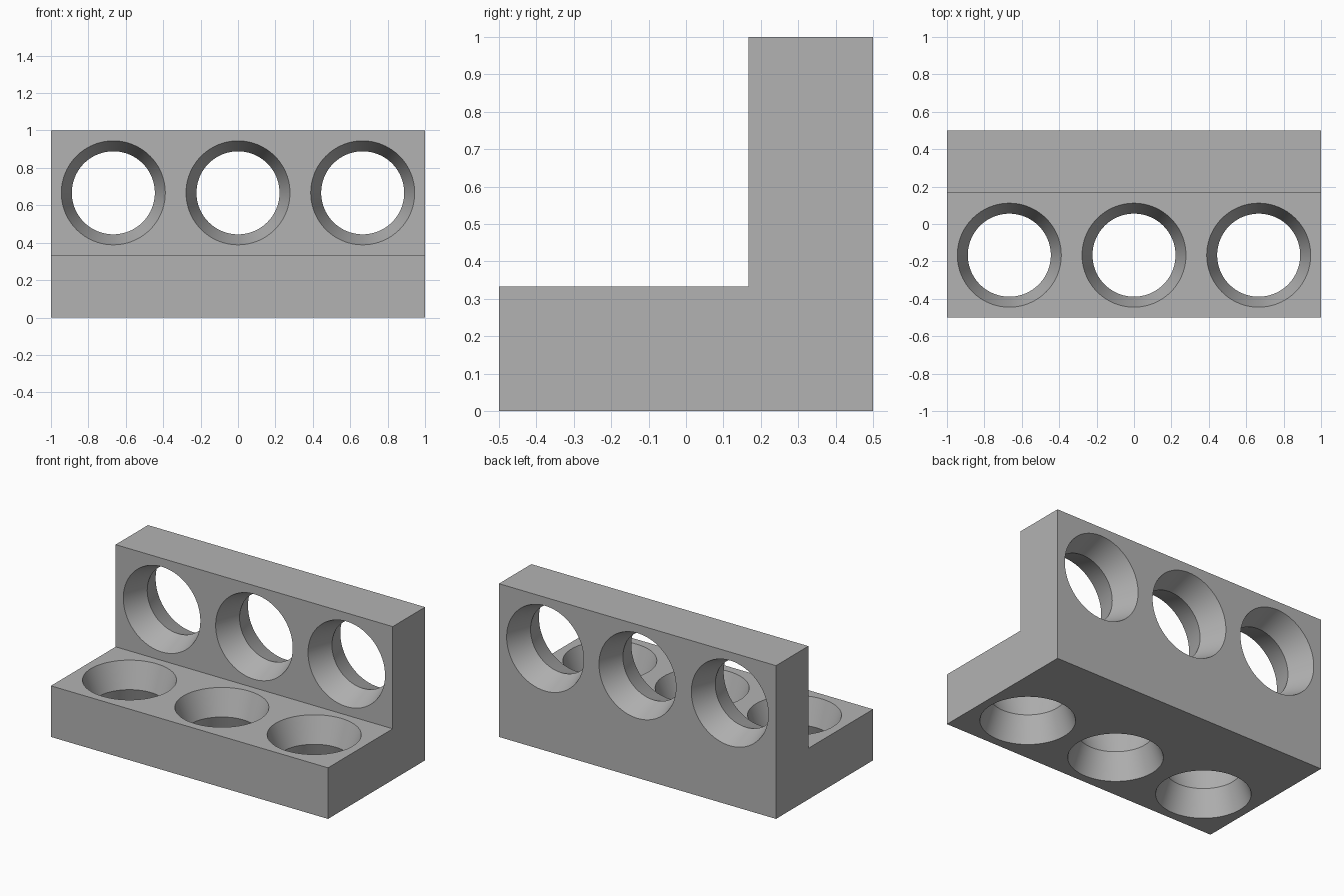
import bpy, bmesh, math
from mathutils import Matrix

cube = bpy.data.objects.get("Cube")
if cube:
    bpy.data.objects.remove(cube, do_unlink=True)

T = 1 / 3            # plate thickness
RIM, WAIST = 0.278, 0.222
SEGMENTS = 96

grey = bpy.data.materials.new("plain grey")
grey.use_nodes = True
colour = (0.45, 0.45, 0.45, 1)
grey.diffuse_color = colour
grey.node_tree.nodes["Principled BSDF"].inputs["Base Color"].default_value = colour


def make_object(name, bm):
    bmesh.ops.recalc_face_normals(bm, faces=bm.faces)
    mesh = bpy.data.meshes.new(name)
    bm.to_mesh(mesh)
    bm.free()
    mesh.materials.append(grey)
    obj = bpy.data.objects.new(name, mesh)
    bpy.context.collection.objects.link(obj)
    return obj


# L-shaped section swept along x
bm = bmesh.new()
section = [(-0.5, 0), (0.5, 0), (0.5, 1), (0.5 - T, 1), (0.5 - T, T), (-0.5, T)]
face = bm.faces.new([bm.verts.new((-1, y, z)) for y, z in section])
swept = bmesh.ops.extrude_face_region(bm, geom=[face])["geom"]
bmesh.ops.translate(bm, vec=(2, 0, 0),
                    verts=[v for v in swept if isinstance(v, bmesh.types.BMVert)])
bracket = make_object("angle_bracket", bm)


def add_hourglass(bm, matrix):
    """Two cones meeting at the waist, run slightly past the plate faces."""
    half = T / 2 + 0.03
    end = WAIST + (RIM - WAIST) * half / (T / 2)
    rings = []
    for h, r in ((-half, end), (0, WAIST), (half, end)):
        rings.append([bm.verts.new(matrix @ Matrix.Translation((0, 0, h))
                      @ Matrix.Rotation(math.tau * i / SEGMENTS, 4, 'Z')
                      @ Matrix.Translation((r, 0, 0)).to_translation())
                      for i in range(SEGMENTS)])
    for a, b in zip(rings, rings[1:]):
        for i in range(SEGMENTS):
            j = (i + 1) % SEGMENTS
            bm.faces.new((a[i], a[j], b[j], b[i]))
    bm.faces.new(rings[0][::-1])
    bm.faces.new(rings[-1])


# Three holes through each plate; the two rows are cut separately
upright = Matrix.Translation((0, 0.5 - T / 2, 2 * T)) @ Matrix.Rotation(math.pi / 2, 4, 'X')
base = Matrix.Translation((0, -T / 2, T / 2))
cutters = []
for name, placement in (("upright_hole_cutter", upright), ("base_hole_cutter", base)):
    bm = bmesh.new()
    for k in (-1, 0, 1):
        add_hourglass(bm, Matrix.Translation((k * 2 * T, 0, 0)) @ placement)
    cutter = make_object(name, bm)
    cutter.hide_render = True
    cutters.append(cutter)
    mod = bracket.modifiers.new(name, 'BOOLEAN')
    mod.operation = 'DIFFERENCE'
    mod.solver = 'EXACT'
    mod.object = cutter

bpy.ops.object.select_all(action='DESELECT')
bracket.select_set(True)
bpy.context.view_layer.objects.active = bracket
for mod in list(bracket.modifiers):
    bpy.ops.object.modifier_apply(modifier=mod.name)
for cutter in cutters:
    bpy.data.objects.remove(cutter, do_unlink=True)

# Smooth hole walls, sharp rims and waists
bpy.ops.object.shade_smooth_by_angle(angle=math.radians(30))
